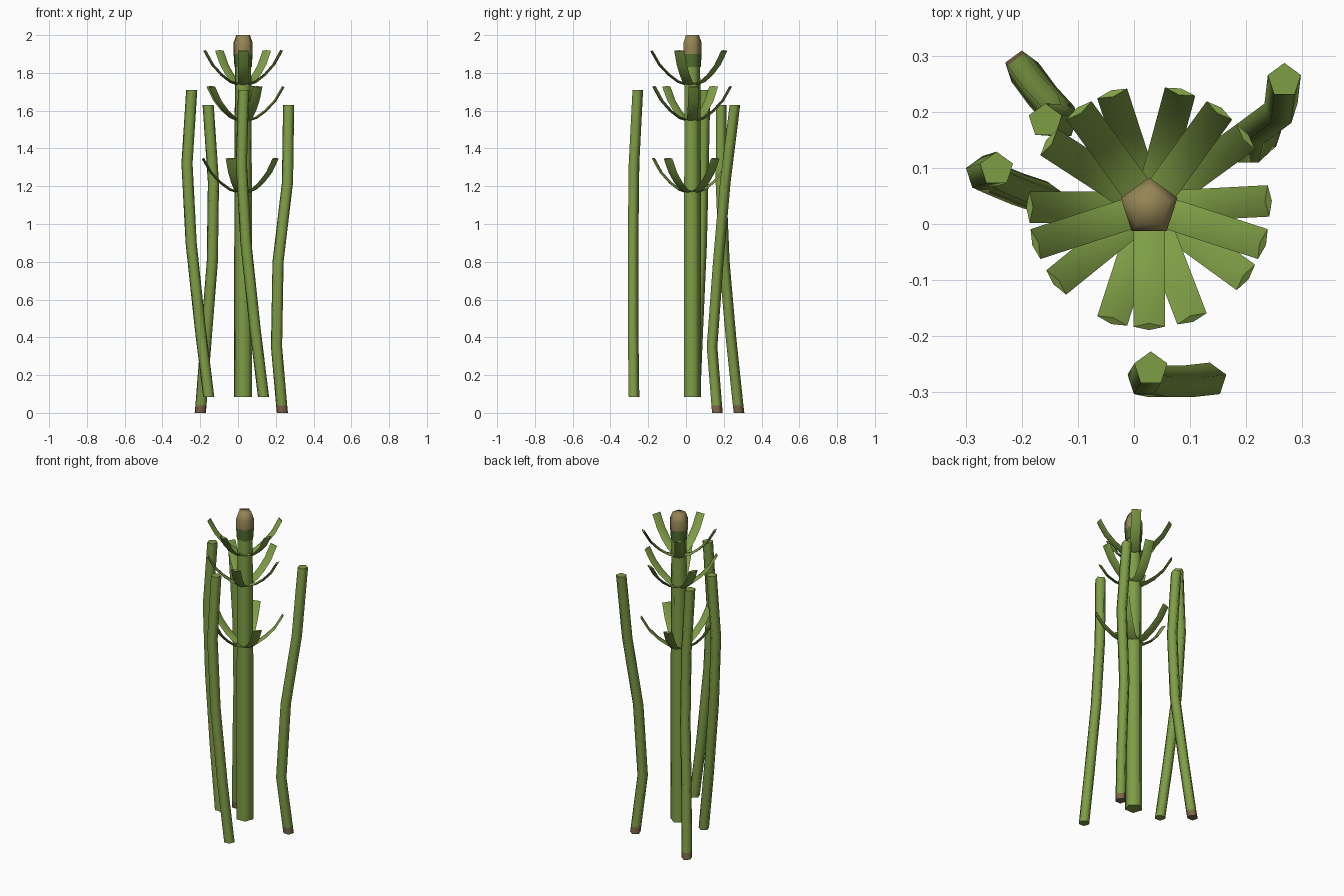
import bpy, bmesh, math
from mathutils import Vector

if "Cube" in bpy.data.objects:
    bpy.data.objects.remove(bpy.data.objects["Cube"])


def material(name, rgb):
    m = bpy.data.materials.new(name)
    m.diffuse_color = (*rgb, 1)
    m.use_nodes = True
    m.node_tree.nodes["Principled BSDF"].inputs["Base Color"].default_value = m.diffuse_color
    return m


GREEN = material("stem green", (0.21, 0.34, 0.06))
DARK = material("dark green", (0.085, 0.16, 0.03))
TAN = material("cone tan", (0.30, 0.235, 0.09))
BROWN = material("root brown", (0.20, 0.13, 0.06))
CX, CY = 0.027, 0.030   # axis of the main stem


def loft(name, rings, mats, rule=lambda z: 0):
    """Skin closed rings of points, cap both ends, colour by face height."""
    bm = bmesh.new()
    rows = [[bm.verts.new(p) for p in ring] for ring in rings]
    n = len(rows[0])
    for a, b in zip(rows, rows[1:]):
        for i in range(n):
            j = (i + 1) % n
            bm.faces.new((a[i], a[j], b[j], b[i]))
    bm.faces.new(rows[0][::-1])
    bm.faces.new(rows[-1])
    bmesh.ops.recalc_face_normals(bm, faces=bm.faces)
    for f in bm.faces:
        f.material_index = rule(f.calc_center_median().z)
    me = bpy.data.meshes.new(name)
    bm.to_mesh(me)
    bm.free()
    for m in mats:
        me.materials.append(m)
    ob = bpy.data.objects.new(name, me)
    bpy.context.collection.objects.link(ob)
    bpy.ops.object.select_all(action='DESELECT')
    ob.select_set(True)
    bpy.context.view_layer.objects.active = ob
    bpy.ops.object.shade_smooth_by_angle(angle=math.radians(75))
    return ob


def pentagon(x, y, z, r):
    return [(x + r * math.cos(math.radians(90 + 72 * i)),
             y + r * math.sin(math.radians(90 + 72 * i)), z) for i in range(5)]


# main stem
loft("main_stem", [pentagon(CX, CY, z, r) for z, r in
                   ((0.085, 0.05), (1.165, 0.049), (1.54, 0.047), (1.84, 0.045))], [GREEN])

# cone on the tip: dark collar, then tan
loft("tip_cone", [pentagon(CX, CY, z, r) for z, r in
                  ((1.83, 0.048), (1.90, 0.053), (1.96, 0.053), (2.0, 0.038))],
     [DARK, TAN], lambda z: 0 if z < 1.9 else 1)

# thin side stems, listed from the foot up
side_stems = {
    "left": [(-0.155, 0.045, 0.085), (-0.20, 0.06, 0.45), (-0.248, 0.08, 0.9),
             (-0.27, 0.09, 1.32), (-0.245, 0.098, 1.71)],
    "front": [(0.135, -0.278, 0.085), (0.09, -0.283, 0.45), (0.042, -0.283, 0.9),
              (0.018, -0.278, 1.32), (0.030, -0.258, 1.71)],
    "back_left": [(-0.20, 0.278, 0), (-0.196, 0.273, 0.04), (-0.168, 0.235, 0.4),
                  (-0.136, 0.20, 0.8), (-0.13, 0.182, 1.22), (-0.158, 0.184, 1.63)],
    "back_right": [(0.235, 0.163, 0), (0.231, 0.16, 0.04), (0.204, 0.135, 0.35),
                   (0.212, 0.168, 0.8), (0.262, 0.205, 1.22), (0.268, 0.256, 1.63)],
}
for name, path in side_stems.items():
    loft(name + "_side_stem", [pentagon(x, y, z, 0.031) for x, y, z in path],
         [GREEN, BROWN], lambda z: 1 if z < 0.041 else 0)

# whorls of five curved leaves: (outward, up) path with a flat lens section
curve = [(0.02, 0.004), (0.07, 0.02), (0.12, 0.057), (0.17, 0.11), (0.213, 0.184)]


def leaf(name, base, angle):
    out = Vector((math.cos(angle), math.sin(angle), 0))
    side = Vector((-out.y, out.x, 0))
    rings = []
    for i, (d, h) in enumerate(curve):
        a, b = curve[max(i - 1, 0)], curve[min(i + 1, len(curve) - 1)]
        slope = math.atan2(b[1] - a[1], b[0] - a[0])
        up = Vector((0, 0, math.cos(slope))) - out * math.sin(slope)
        c = Vector((CX, CY, base + h)) + out * d
        rings.append([c + side * 0.028, c + up * 0.007, c - side * 0.028, c - up * 0.007])
    loft(name, rings, [GREEN])


for label, base, start in (("lower", 1.163, 36), ("middle", 1.543, 3), ("upper", 1.733, -18)):
    for k in range(5):
        leaf(f"{label}_leaf_{k + 1}", base, math.radians(start + 72 * k))
